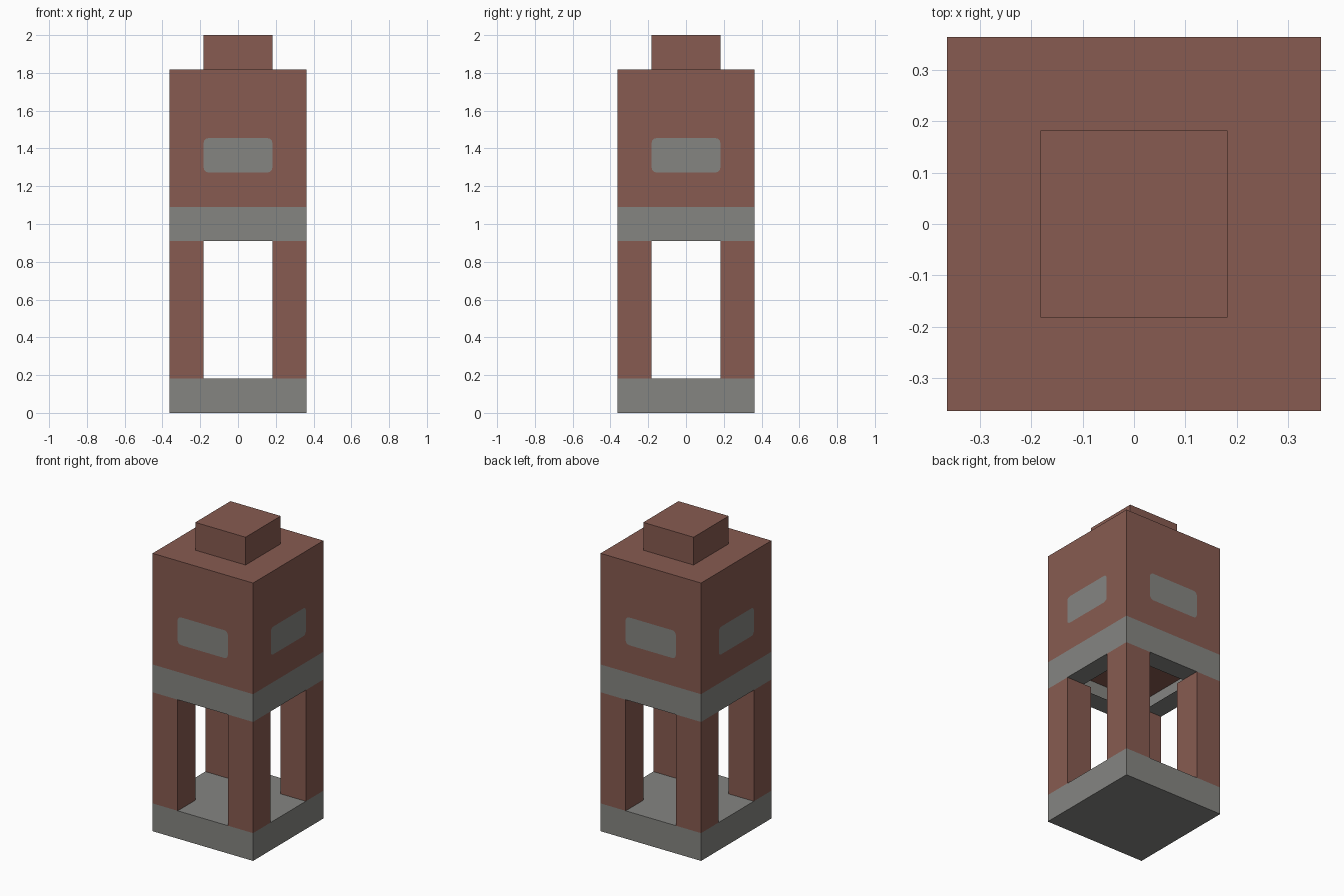
import bpy, bmesh, math
from mathutils import Matrix, Vector

if "Cube" in bpy.data.objects:
    bpy.data.objects.remove(bpy.data.objects["Cube"], do_unlink=True)

U = 2 / 11          # building module: the tower is 11 modules tall
HALF = 2 * U


def make_material(name, colour):
    mat = bpy.data.materials.new(name)
    mat.use_nodes = True
    mat.diffuse_color = colour
    mat.node_tree.nodes["Principled BSDF"].inputs["Base Color"].default_value = colour
    return mat


brick = make_material("brick_brown", (0.242, 0.105, 0.082, 1))
stone = make_material("stone_grey", (0.235, 0.235, 0.222, 1))


def add_object(name, bm, mat):
    mesh = bpy.data.meshes.new(name)
    bm.to_mesh(mesh)
    bm.free()
    mesh.materials.append(mat)
    obj = bpy.data.objects.new(name, mesh)
    bpy.context.collection.objects.link(obj)
    return obj


def box_mesh(x, y, z0, width, height):
    """Square block standing on z0, all in modules."""
    bm = bmesh.new()
    place = Matrix.Translation(Vector((x, y, z0 + height / 2)) * U)
    size = Matrix.Diagonal((width * U, width * U, height * U, 1))
    bmesh.ops.create_cube(bm, size=1, matrix=place @ size)
    return bm


# Solid blocks
add_object("base_slab", box_mesh(0, 0, 0, 4, 1), stone)
add_object("upper_room", box_mesh(0, 0, 6, 4, 4), brick)
add_object("roof_cap", box_mesh(0, 0, 10, 2, 1), brick)

# Four corner pillars
for side, sx in (("left", 1), ("right", -1)):
    for end, sy in (("front", -1), ("back", 1)):
        add_object(f"{end}_{side}_pillar", box_mesh(1.5 * sx, 1.5 * sy, 1, 1, 4), brick)

# Hollow belt: open above, with a square opening in its underside
bm = box_mesh(0, 0, 5, 4, 1)
bm.normal_update()
top = [f for f in bm.faces if f.normal.z > 0.5]
bmesh.ops.delete(bm, geom=top, context="FACES_ONLY")
underside = [f for f in bm.faces if f.normal.z < -0.5]
bmesh.ops.inset_region(bm, faces=underside, thickness=U, use_boundary=True)
bmesh.ops.delete(bm, geom=underside, context="FACES")
add_object("belt_course", bm, stone)

# Rounded window panels, one on each wall
RADIUS = 0.025
for i, name in enumerate(("front", "left", "back", "right")):
    bm = bmesh.new()
    outline = []
    for k, (sx, sz) in enumerate(((1, 1), (-1, 1), (-1, -1), (1, -1))):
        for step in range(4):
            a = math.radians(90 * k + 30 * step)
            outline.append(bm.verts.new((
                sx * (U - RADIUS) + RADIUS * math.cos(a),
                -HALF - 0.001,
                7.5 * U + sz * (U / 2 - RADIUS) + RADIUS * math.sin(a))))
    bm.faces.new(outline)
    bm.transform(Matrix.Rotation(math.radians(90 * i), 4, "Z"))
    add_object(f"{name}_window", bm, stone)
